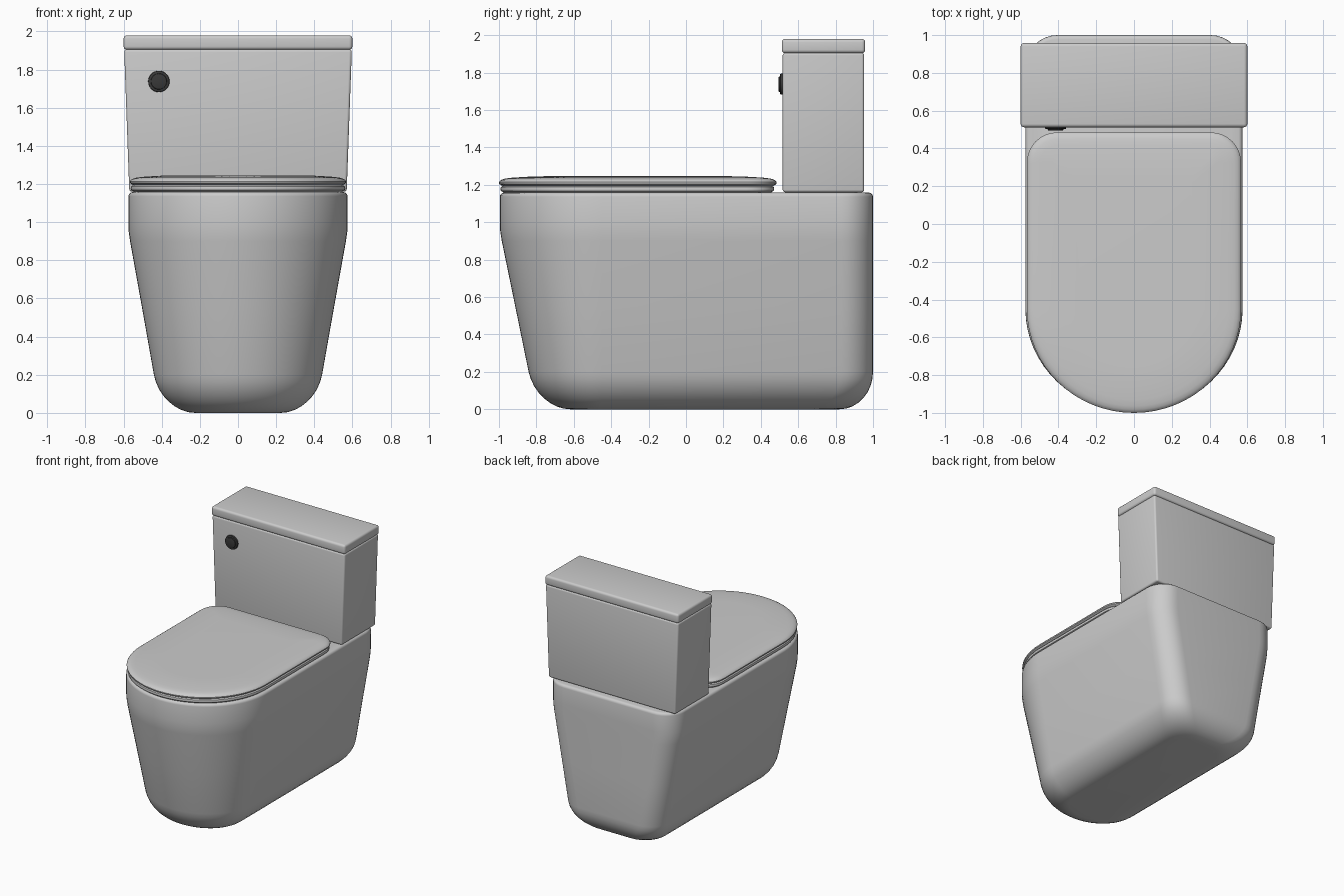
import bpy, bmesh, math
from math import pi, sin, cos

if "Cube" in bpy.data.objects:
    bpy.data.objects.remove(bpy.data.objects["Cube"])


def finish(name, bm, angle=35):
    bmesh.ops.recalc_face_normals(bm, faces=bm.faces[:])
    me = bpy.data.meshes.new(name)
    bm.to_mesh(me)
    bm.free()
    ob = bpy.data.objects.new(name, me)
    bpy.context.collection.objects.link(ob)
    bpy.ops.object.select_all(action='DESELECT')
    ob.select_set(True)
    bpy.context.view_layer.objects.active = ob
    bpy.ops.object.shade_smooth_by_angle(angle=math.radians(angle))
    return ob


def outline(w, front, back, r, start=-0.45):
    """D-shaped plan: half-ellipse front, straight sides, rounded back corners."""
    pts = []
    for i in range(33):
        a = pi + pi * i / 32
        pts.append((w * cos(a), start + (start - front) * sin(a)))
    for cx, a0 in ((w - r, 0), (r - w, pi / 2)):
        for i in range(9):
            a = a0 + pi / 2 * i / 8
            pts.append((cx + r * cos(a), back - r + r * sin(a)))
    return pts


def loft(name, rings):
    """Skin rings of (z, half width, front y, back y, corner radius)."""
    bm = bmesh.new()
    loops = [[bm.verts.new((x, y, z)) for x, y in outline(*p)] for z, *p in rings]
    for a, b in zip(loops, loops[1:]):
        n = len(a)
        for i in range(n):
            j = (i + 1) % n
            bm.faces.new((a[i], a[j], b[j], b[i]))
    bm.faces.new(loops[0][::-1])
    bm.faces.new(loops[-1])
    return finish(name, bm)


def box(name, y0, y1, z0, z1, w0, w1, bevel):
    """Bevelled box whose half width goes from w0 (bottom) to w1 (top)."""
    bm = bmesh.new()
    bmesh.ops.create_cube(bm, size=1)
    for v in bm.verts:
        w = w1 if v.co.z > 0 else w0
        v.co = (w if v.co.x > 0 else -w, y1 if v.co.y > 0 else y0,
                z1 if v.co.z > 0 else z0)
    bmesh.ops.bevel(bm, geom=bm.edges[:], offset=bevel, segments=4,
                    profile=0.5, affect='EDGES')
    return finish(name, bm)


# Pedestal body: rounded foot, tapered skirt, upright rim
rings = []
for i in range(9):
    a = pi / 2 * i / 8
    d = 0.18 * (1 - sin(a))
    z = 0.2 * (1 - cos(a))
    w = 0.405 + 0.18 * z
    rings.append((z, w - d, -0.80 - 0.207 * z + d, 1.0 - d, 0.17))
rings += [(0.55, 0.503, -0.913, 1.0, 0.17),
          (0.90, 0.566, -0.985, 1.0, 0.17),
          (0.95, 0.573, -0.993, 1.0, 0.17),
          (1.00, 0.575, -0.995, 1.0, 0.17)]
for i in range(5):
    a = pi / 2 * i / 4
    d = 0.022 * (1 - cos(a))
    rings.append((1.136 + 0.022 * sin(a), 0.574 - d, -0.995 + d, 1.0 - d, 0.17 - d))
loft("pedestal_body", rings)


# Seat and domed lid
def slab(name, w, front, back, r, profile):
    loft(name, [(z, w - d, front + d, back - d, max(r - d, 0.03))
                for z, d in profile])


slab("seat", 0.563, -0.993, 0.472, 0.15,
     [(1.155, 0.02), (1.163, 0.012), (1.168, 0.003), (1.178, 0),
      (1.188, 0.003), (1.194, 0.012), (1.198, 0.025)])
slab("seat_lid", 0.567, -1.0, 0.485, 0.16,
     [(1.194, 0.02), (1.199, 0.009), (1.205, 0.001), (1.214, 0), (1.222, 0.006),
      (1.229, 0.018), (1.234, 0.036), (1.238, 0.07), (1.242, 0.13),
      (1.245, 0.19), (1.246, 0.25)])

# Cistern and its cover
box("cistern", 0.517, 0.953, 1.16, 1.906, 0.57, 0.597, 0.014)
box("cistern_cover", 0.512, 0.958, 1.904, 1.98, 0.60, 0.60, 0.018)

# Flush button on the cistern front: dark collar and raised centre
dark = bpy.data.materials.new("dark_button")
dark.diffuse_color = (0.04, 0.04, 0.04, 1)
dark.use_nodes = True
dark.node_tree.nodes["Principled BSDF"].inputs["Base Color"].default_value = dark.diffuse_color
for name, r, y0, y1 in (("button_collar", 0.056, 0.503, 0.525),
                        ("flush_button", 0.042, 0.495, 0.52)):
    bm = bmesh.new()
    bmesh.ops.create_cone(bm, cap_ends=True, segments=32, radius1=r,
                          radius2=r, depth=y1 - y0)
    rim = [e for e in bm.edges if all(v.co.z > 0 for v in e.verts)]
    bmesh.ops.bevel(bm, geom=rim, offset=0.005, segments=2,
                    profile=0.5, affect='EDGES')
    for v in bm.verts:
        x, y, z = v.co
        v.co = (x - 0.415, (y0 + y1) / 2 - z, y + 1.738)
    finish(name, bm).data.materials.append(dark)
